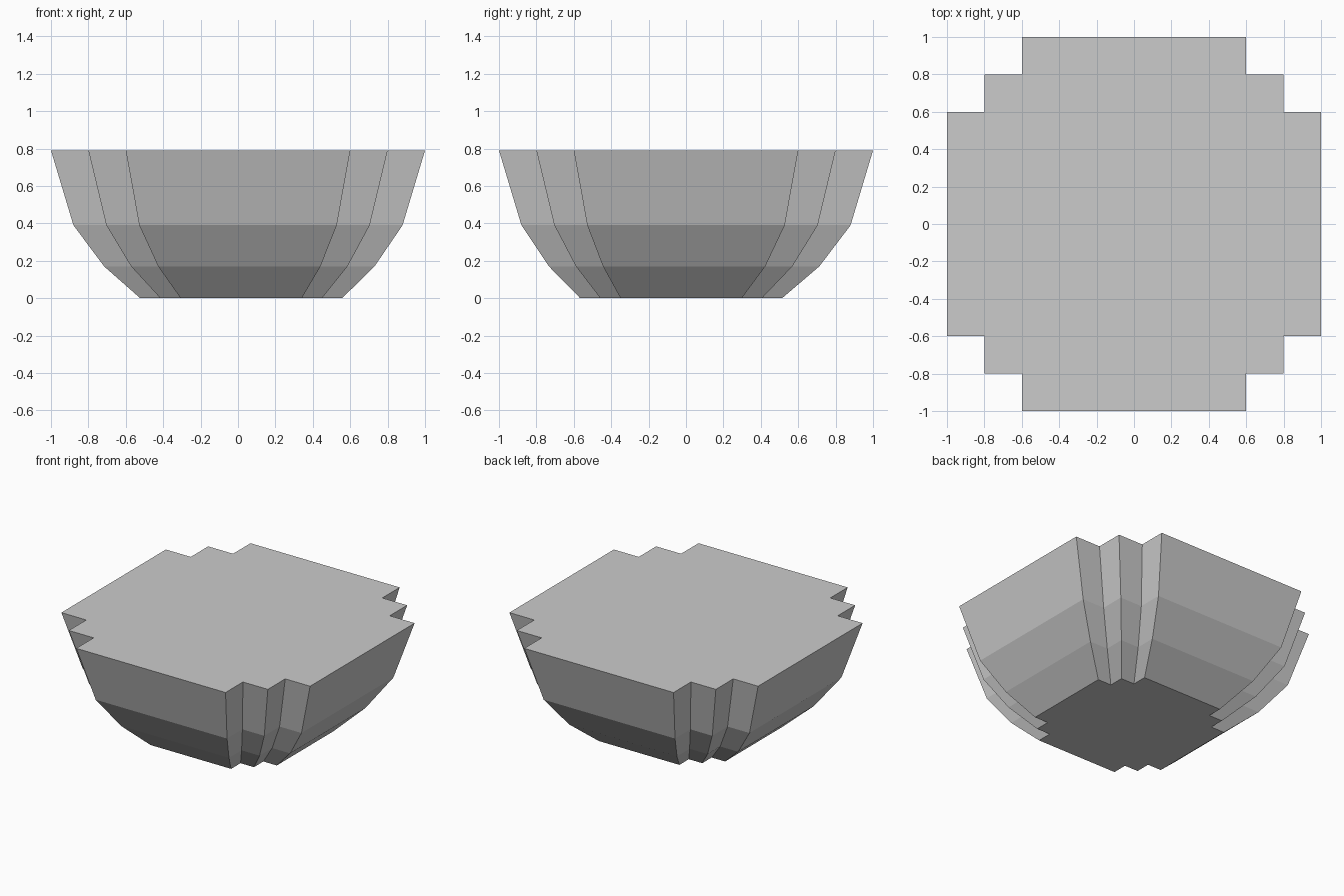
import bpy, bmesh

if "Cube" in bpy.data.objects:
    bpy.data.objects.remove(bpy.data.objects["Cube"])

# Stepped-corner outline: one corner, turned four times
corner = [(1, .6), (.8, .6), (.8, .8), (.6, .8), (.6, 1)]
outline = []
for _ in range(4):
    outline += corner
    corner = [(-y, x) for x, y in corner]

# Levels of the tapering bowl: height, scale, x offset, y offset
levels = [(0, .54, .017, -.026), (.17, .723, .007, -.01),
          (.39, .88, 0, 0), (.79, 1, 0, 0)]

# Loft the outline through the levels and cap both ends
bm = bmesh.new()
rings = [[bm.verts.new((x * s + ox, y * s + oy, z)) for x, y in outline]
         for z, s, ox, oy in levels]
n = len(outline)
for lower, upper in zip(rings, rings[1:]):
    for i in range(n):
        j = (i + 1) % n
        bm.faces.new((lower[i], lower[j], upper[j], upper[i]))
bm.faces.new(rings[0][::-1])
bm.faces.new(rings[-1])
bmesh.ops.recalc_face_normals(bm, faces=bm.faces[:])

mesh = bpy.data.meshes.new("tapered_block")
bm.to_mesh(mesh)
bm.free()
block = bpy.data.objects.new("tapered_block", mesh)
bpy.context.collection.objects.link(block)
